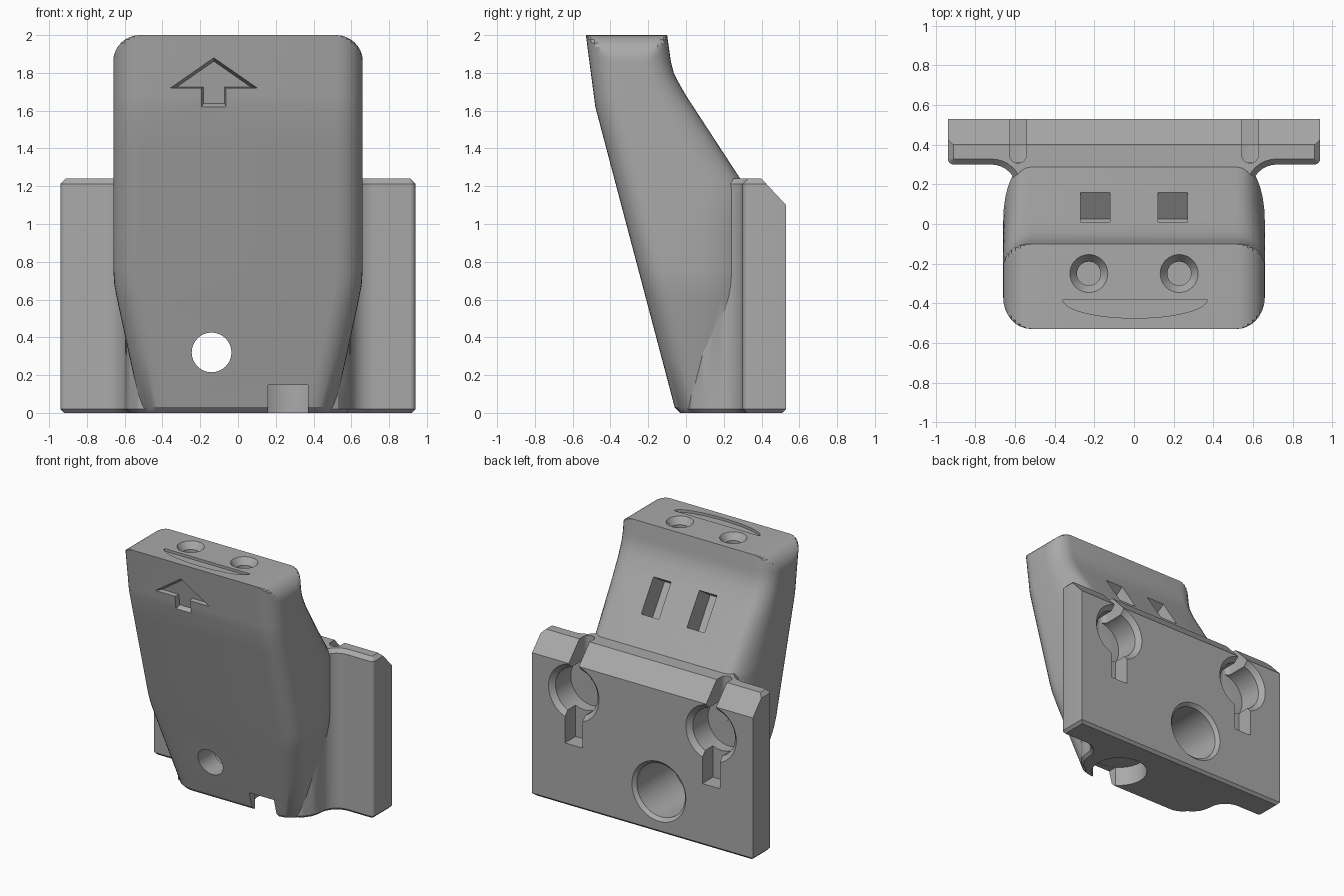
import bpy, bmesh, math
from mathutils import Matrix, Vector

if "Cube" in bpy.data.objects:
    bpy.data.objects.remove(bpy.data.objects["Cube"], do_unlink=True)

grey = bpy.data.materials.new("plain grey")
grey.use_nodes = True
grey.diffuse_color = (0.4, 0.4, 0.4, 1)
grey.node_tree.nodes["Principled BSDF"].inputs["Base Color"].default_value = (0.4, 0.4, 0.4, 1)


def finish(bm, name):
    bmesh.ops.recalc_face_normals(bm, faces=bm.faces)
    mesh = bpy.data.meshes.new(name)
    bm.to_mesh(mesh)
    bm.free()
    ob = bpy.data.objects.new(name, mesh)
    bpy.context.collection.objects.link(ob)
    mesh.materials.append(grey)
    return ob


def loft(rings, name):
    """Skin a list of equal rings and cap both ends."""
    bm = bmesh.new()
    rows = [[bm.verts.new(p) for p in ring] for ring in rings]
    n = len(rows[0])
    for a, b in zip(rows, rows[1:]):
        for i in range(n):
            bm.faces.new((a[i], a[(i + 1) % n], b[(i + 1) % n], b[i]))
    bm.faces.new(rows[0])
    bm.faces.new(rows[-1])
    return finish(bm, name)


def arc(cx, cy, rx, ry, a0, a1, n=8):
    angles = [math.radians(a0 + (a1 - a0) * i / n) for i in range(n + 1)]
    return [(cx + rx * math.cos(a), cy + ry * math.sin(a)) for a in angles]


def interp(table, z):
    for (z0, v0), (z1, v1) in zip(table, table[1:]):
        if z <= z1:
            return v0 + (v1 - v0) * (z - z0) / (z1 - z0)
    return table[-1][1]


def combine(target, tool, mode):
    """Apply a boolean and drop the tool."""
    mod = target.modifiers.new("cut", "BOOLEAN")
    mod.operation, mod.object, mod.solver = mode, tool, "EXACT"
    deps = bpy.context.evaluated_depsgraph_get()
    mesh = bpy.data.meshes.new_from_object(target.evaluated_get(deps))
    target.modifiers.clear()
    target.data = mesh
    bpy.data.objects.remove(tool, do_unlink=True)


# Sloping body: rounded sections that lean forward as they rise
FRONT = [(0, -0.03), (0.03, -0.06), (1.62, -0.48), (2, -0.53)]
BACK = [(0, 0.32), (1.19, 0.32), (1.68, 0.0), (1.75, -0.04), (1.8, -0.065), (1.86, -0.08), (2, -0.10)]
WIDTH = [(0, 0.51), (0.6, 0.64), (0.68, 0.655), (0.76, 0.66), (2, 0.66)]
BACK_ROUND = [(0, 0.3), (1.24, 0.3), (1.8, 0.14), (2, 0.13)]
R = 0.14


def section(z):
    yf, yb, w = interp(FRONT, z), interp(BACK, z), interp(WIDTH, z)
    half = arc(w - R, yf + R, R, R, -90, 0)
    ry = min(interp(BACK_ROUND, z), yb - yf - R - 0.01)
    half += arc(w - R, yb - ry, R, ry, 0, 90)
    over = max(0, z - (2 - R))
    limit = w - R + math.sqrt(max(0, R * R - over * over)) + 0.0005
    half = [(min(x, limit), y) for x, y in half]
    return [(x, y, z) for x, y in half + [(-x, y) for x, y in reversed(half)]]


levels = [0, 0.03, 0.3, 0.6, 0.68, 0.76, 1, 1.19, 1.24, 1.45, 1.62, 1.68, 1.75, 1.8]
levels += [2 - R + R * math.sin(math.radians(11.25 * i)) for i in range(9)]
holder = loft([section(z) for z in levels], "holder")

# Mounting plate with filleted neck
outline = [(0.47, 0.0), (0.53, 0.03), (0.575, 0.09), (0.59, 0.14)]
outline += arc(0.72, 0.18, 0.125, 0.12, 180, 90)
outline += arc(0.91, 0.33, 0.03, 0.03, -90, 0, 4) + [(0.94, 0.53)]
outline += [(-x, y) for x, y in reversed(outline)]
plate = loft([[(x, y, z) for x, y in outline] for z in (0, 1.24)], "plate")
bm = bmesh.new()
bm.from_mesh(plate.data)
for height, size in ((0, 0.02), (1.24, 0.028)):
    rim = [e for e in bm.edges if all(abs(v.co.z - height) < 0.001 for v in e.verts)
           and not (height and all(v.co.y > 0.5 for v in e.verts))
           and not all(v.co.y < 0.01 for v in e.verts)]
    bmesh.ops.bevel(bm, geom=rim, offset=size, segments=1, affect="EDGES")
bm.to_mesh(plate.data)
bm.free()


def prism(points, axis, lo, hi):
    """Extrude a 2D outline along x, y or z."""
    put = {"x": lambda a, b, c: (c, a, b), "y": lambda a, b, c: (a, c, b),
           "z": lambda a, b, c: (a, b, c)}[axis]
    return loft([[put(a, b, c) for a, b in points] for c in (lo, hi)], "cutter")


def cone(a, b, r0, r1, axis, lo, hi, n=48):
    put = (lambda p, c: (p[0], c, p[1])) if axis == "y" else (lambda p, c: (p[0], p[1], c))
    rings = [[put(p, c) for p in arc(a, b, r, r, 0, 360, n)[:-1]] for r, c in ((r0, lo), (r1, hi))]
    return loft(rings, "cutter")


def box(x0, x1, y0, y1, z0, z1):
    return prism([(x0, y0), (x1, y0), (x1, y1), (x0, y1)], "z", z0, z1)


def cut(tool):
    combine(holder, tool, "DIFFERENCE")


# Sloped top edge on the back of the plate
combine(plate, prism([(0.40, 1.24), (0.53, 1.10), (0.7, 0.917), (0.7, 1.4), (0.40, 1.4)], "x", -1.1, 1.1), "DIFFERENCE")
combine(holder, plate, "UNION")

# Keyhole mounts with slots above and below
for x in (-0.585, 0.585):
    cut(cone(x, 0.885, 0.18, 0.18, "y", 0.31, 0.6))
    cut(cone(x, 0.885, 0.18, 0.235, "y", 0.495, 0.55))
    cut(box(x - 0.075, x + 0.075, 0.40, 0.6, 0.48, 0.9))
    slot = arc(x, 0.35, 0.043, 0.043, 180, 360) + [(x + 0.043, 0.6), (x - 0.043, 0.6)]
    cut(prism(slot, "z", 0.9, 1.4))

# Through hole with wide bore at the back
cut(cone(-0.14, 0.32, 0.105, 0.105, "y", -0.4, 0.3))
cut(cone(-0.14, 0.32, 0.205, 0.205, "y", 0.06, 0.6))
cut(cone(-0.14, 0.32, 0.205, 0.24, "y", 0.505, 0.54))

# Round pocket underneath with a channel to the front
cut(cone(0.265, 0.15, 0.2, 0.2, "z", -0.1, 0.15))
cut(box(0.16, 0.37, -0.3, 0.15, -0.1, 0.148))

# Countersunk holes on top, slots on the back slope
normal = Vector((0, 0.55, 0.36)).normalized()
for side in (-1, 1):
    cut(cone(side * 0.228, -0.25, 0.06, 0.06, "z", 1.7, 2.1))
    cut(cone(side * 0.228, -0.25, 0.06, 0.11, "z", 1.95, 2.02))
    tool = box(-0.075, 0.075, -0.137, 0.137, -0.16, 0.1)
    spin = Vector((0, 0, 1)).rotation_difference(normal).to_matrix().to_4x4()
    tool.data.transform(Matrix.Translation((side * 0.195, 0.085, 1.55)) @ spin)
    cut(tool)

# Shallow curved recess on top
cut(prism(arc(0.005, -0.38, 0.365, 0.095, 180, 360, 24), "z", 1.98, 2.1))

# Arrow recess on the front, following the slope
arrow = [(0, 1.88), (0.23, 1.72), (0.065, 1.72), (0.065, 1.62),
         (-0.065, 1.62), (-0.065, 1.72), (-0.23, 1.72)]
rings = []
for depth, shrink in ((-0.04, 1.0), (0.0, 1.0), (0.035, 0.86)):
    rings.append([(x * shrink - 0.128, interp(FRONT, z) + depth, 1.75 + (z - 1.75) * shrink)
                  for x, z in arrow])
cut(loft(rings, "cutter"))

# Smooth the rounded areas, keep the corners crisp
bpy.ops.object.select_all(action="DESELECT")
holder.select_set(True)
bpy.context.view_layer.objects.active = holder
bpy.ops.object.shade_smooth_by_angle(angle=math.radians(25))
